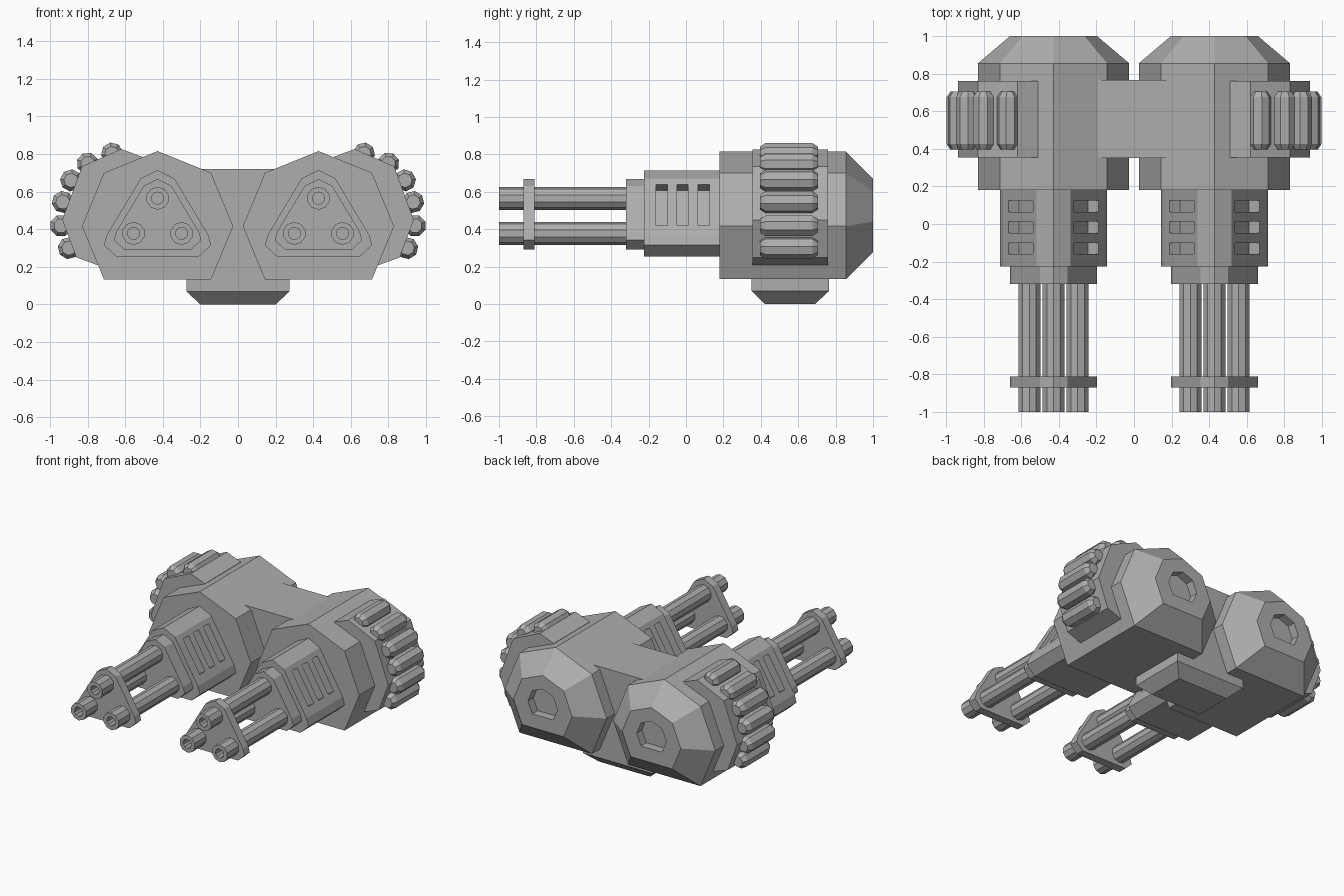
import bpy, bmesh
from math import sin, cos, pi, atan2
from mathutils import Matrix, Vector

cube = bpy.data.objects.get("Cube")
if cube:
    bpy.data.objects.remove(cube, do_unlink=True)

grey = bpy.data.materials.new("plain_grey")
grey.use_nodes = True
grey.diffuse_color = (0.42, 0.42, 0.42, 1)
grey.node_tree.nodes["Principled BSDF"].inputs["Base Color"].default_value = grey.diffuse_color


def loft(name, rings):
    """Skin equal-length rings of 3D points and cap both ends."""
    bm = bmesh.new()
    loops = [[bm.verts.new(p) for p in ring] for ring in rings]
    n = len(loops[0])
    for a, b in zip(loops, loops[1:]):
        for i in range(n):
            j = (i + 1) % n
            bm.faces.new((a[i], a[j], b[j], b[i]))
    bm.faces.new(loops[0])
    bm.faces.new(loops[-1])
    bmesh.ops.recalc_face_normals(bm, faces=bm.faces)
    mesh = bpy.data.meshes.new(name)
    bm.to_mesh(mesh)
    bm.free()
    mesh.materials.append(grey)
    ob = bpy.data.objects.new(name, mesh)
    bpy.context.collection.objects.link(ob)
    return ob


def along_y(name, profile, centre, stations):
    """Loft an x-z profile along y, scaled about its centre at each (y, scale)."""
    cx, cz = centre
    return loft(name, [[(cx + (x - cx) * s, y, cz + (z - cz) * s) for x, z in profile]
                       for y, s in stations])


def symmetric(half, cx):
    """Complete a half profile (offset, z) about x = cx."""
    right = [(cx + x, z) for x, z in half]
    left = [(cx - x, z) for x, z in reversed(half) if x > 0]
    return right + left


def circle(cx, cz, r, n, turn=0.0):
    return [(cx + r * cos(turn + 2 * pi * i / n), cz + r * sin(turn + 2 * pi * i / n))
            for i in range(n)]


def rect(hx, y0, y1, z):
    return [(-hx, y0, z), (hx, y0, z), (hx, y1, z), (-hx, y1, z)]


POD_X = 0.428
POD = [(0, 0.816), (0.285, 0.70), (0.402, 0.416), (0.285, 0.133)]
HOUSING = [(0, 0.715), (0.09, 0.67), (0.27, 0.37), (0.285, 0.315), (0.22, 0.255)]
MOUNT = [(0.50, 0.50), (0.51, 0.785), (0.62, 0.827), (0.83, 0.735),
         (0.935, 0.45), (0.86, 0.25), (0.75, 0.21), (0.60, 0.25)]
ROLLERS = [(0.67, 0.803), (0.80, 0.75), (0.888, 0.66),
           (0.932, 0.545), (0.942, 0.418), (0.90, 0.30)]
BARRELS = [(0, 0.565), (-0.128, 0.378), (0.128, 0.378)]

# Bridge between the pods, with its chamfered foot
loft("bridge_and_foot", [rect(0.20, 0.42, 0.69, 0), rect(0.275, 0.35, 0.765, 0.07),
                         rect(0.275, 0.35, 0.765, 0.72)])


def cut_vents(housing, cx):
    """Recess three slots into each sloping side of the housing."""
    bm = bmesh.new()
    for side in (-1, 1):
        along = Vector((0.18 * side, 0, -0.30)).normalized()
        out = Vector((0.30 * side, 0, 0.18)).normalized()
        across = out.cross(along)
        frame = Matrix((along, across, out)).transposed().to_4x4()
        frame.translation = (cx + 0.174 * side, 0, 0.53)
        for y in (-0.13, -0.018, 0.095):
            bmesh.ops.create_cube(bm, size=1, matrix=Matrix.Translation((0, y, 0)) @ frame
                                  @ Matrix.Diagonal((0.255, 0.06, 0.13, 1)))
    bmesh.ops.recalc_face_normals(bm, faces=bm.faces)
    mesh = bpy.data.meshes.new("vent_cutter")
    bm.to_mesh(mesh)
    bm.free()
    mesh.materials.append(grey)
    cutter = bpy.data.objects.new("vent_cutter", mesh)
    bpy.context.collection.objects.link(cutter)
    mod = housing.modifiers.new("vents", "BOOLEAN")
    mod.object = cutter
    mod.solver = "EXACT"
    # Bake the cut, then drop the cutter
    bpy.context.view_layer.update()
    baked = bpy.data.meshes.new_from_object(
        housing.evaluated_get(bpy.context.evaluated_depsgraph_get()))
    housing.modifiers.clear()
    housing.data = baked
    bpy.data.objects.remove(cutter, do_unlink=True)


for side, label in ((-1, "right"), (1, "left")):
    cx = side * POD_X

    # Pod body with tapered rear and recessed exhaust
    along_y(label + "_pod", symmetric(POD, cx), (cx, 0.4745),
            [(0.18, 1), (0.855, 1), (1.0, 0.575), (1.0, 0.29), (0.94, 0.29)])

    # Gun housing, collar and muzzle plate share one rounded triangle
    tri = symmetric(HOUSING, cx)
    housing = along_y(label + "_gun_housing", tri, (cx, 0.46), [(-0.225, 1), (0.2, 1)])
    cut_vents(housing, cx)
    along_y(label + "_collar", tri, (cx, 0.46), [(-0.32, 0.815), (-0.2, 0.815)])
    along_y(label + "_muzzle_plate", tri, (cx, 0.46), [(-0.87, 0.815), (-0.81, 0.815)])

    # Hollow barrels
    for i, (bx, bz) in enumerate(BARRELS):
        c = (cx + bx, bz)
        along_y(f"{label}_barrel_{i + 1}", circle(*c, 0.061, 10, pi / 10), c,
                [(-0.3, 1), (-1.0, 1), (-1.0, 0.54), (-0.85, 0.54)])

    # Outer mount carrying a fan of rollers
    along_y(label + "_roller_mount", [(side * x, z) for x, z in MOUNT],
            (cx, 0.45), [(0.355, 1), (0.76, 1)])
    for i, (rx, rz) in enumerate(ROLLERS):
        c = (side * rx, rz)
        turn = atan2(rz - 0.416, side * (rx - POD_X)) + pi / 8
        along_y(f"{label}_roller_{i + 1}", circle(*c, 0.059, 8, turn), c,
                [(0.395, 0.65), (0.425, 1), (0.675, 1), (0.705, 0.65)])
